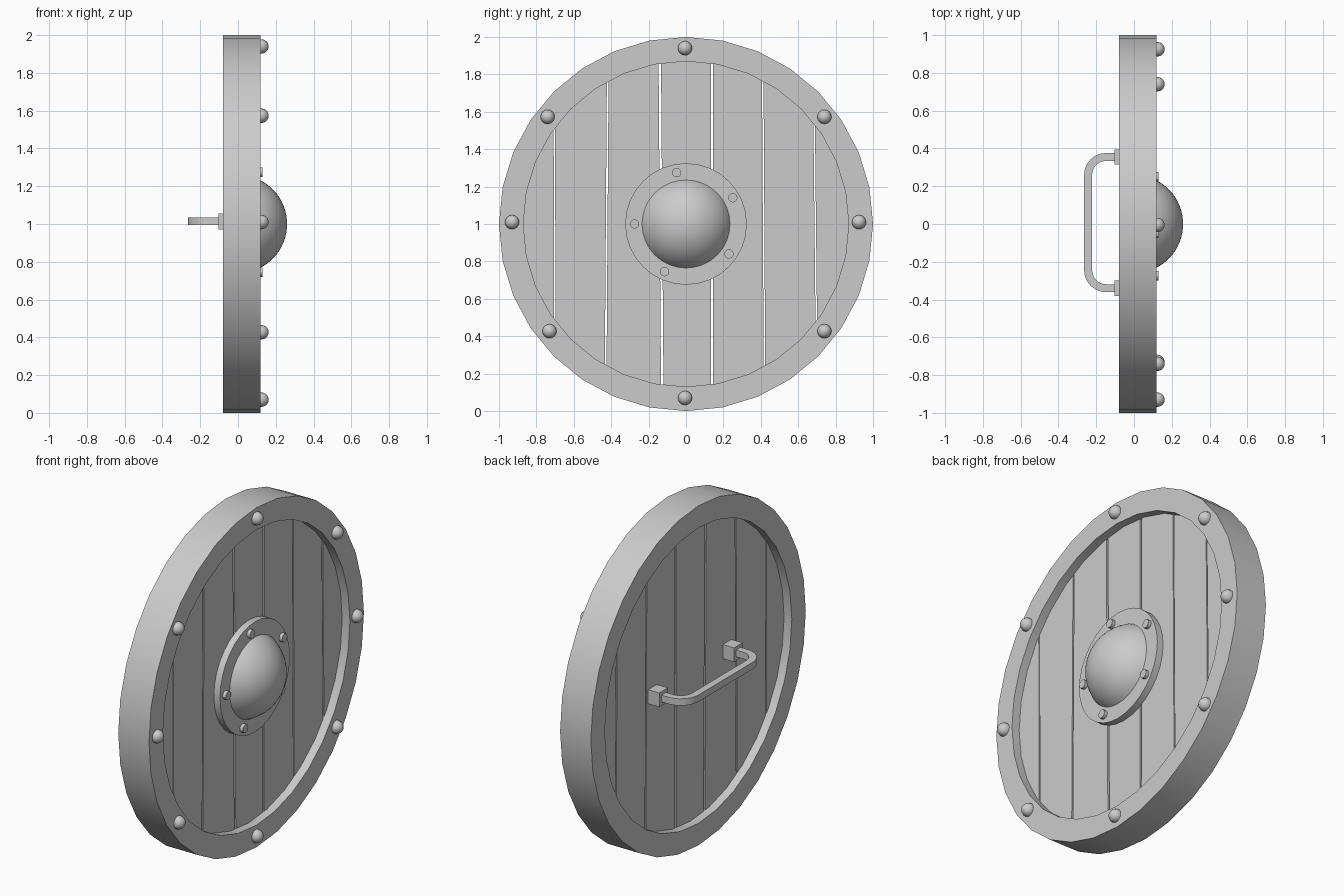
import bpy, bmesh
from math import sin, cos, tan, pi, radians
from mathutils import Vector

if "Cube" in bpy.data.objects:
    bpy.data.objects.remove(bpy.data.objects["Cube"])


def finish(bm, name, smooth=True):
    bmesh.ops.recalc_face_normals(bm, faces=bm.faces[:])
    mesh = bpy.data.meshes.new(name)
    bm.to_mesh(mesh)
    bm.free()
    ob = bpy.data.objects.new(name, mesh)
    bpy.context.collection.objects.link(ob)
    if smooth:
        bpy.ops.object.select_all(action='DESELECT')
        bpy.context.view_layer.objects.active = ob
        ob.select_set(True)
        bpy.ops.object.shade_smooth_by_angle(angle=radians(30))
    return ob


def lathe(name, profile, n, y=0, z=1, closed=False):
    """Spin (x, radius) points around an x-parallel axis through (y, z)."""
    bm = bmesh.new()
    vs = [bm.verts.new((x, y, z + r)) for x, r in profile]
    pairs = list(zip(vs, vs[1:])) + ([(vs[-1], vs[0])] if closed else [])
    es = [bm.edges.new(p) for p in pairs]
    bmesh.ops.spin(bm, geom=vs + es, cent=(0, y, z), axis=(1, 0, 0),
                   angle=2 * pi, steps=n)
    bmesh.ops.remove_doubles(bm, verts=bm.verts[:], dist=1e-4)
    return finish(bm, name)


def box(name, lo, hi):
    bm = bmesh.new()
    bmesh.ops.create_cube(bm, size=1)
    for v in bm.verts:
        v.co = [lo[i] + (v.co[i] + 0.5) * (hi[i] - lo[i]) for i in range(3)]
    return finish(bm, name, False)


# Outer rim
lathe("rim", [(-0.08, 1), (0.12, 1), (0.12, 0.87), (-0.08, 0.87)], 32, closed=True)

# Planks: a disc sliced between slightly slanted gaps (y at top, y at bottom, width)
gaps = [(-0.705, -0.70, 0.007), (-0.418, -0.43, 0.009), (-0.14, -0.127, 0.013),
        (0.14, 0.138, 0.011), (0.41, 0.42, 0.008), (0.682, 0.70, 0.008)]


def cut(bm, gap, side):
    top, bottom, width = gap
    normal = Vector((0, 1, (bottom - top) / 1.7)).normalized() * side
    point = Vector((0, (top + bottom) / 2 - side * width / 2, 1))
    bmesh.ops.bisect_plane(bm, geom=bm.verts[:] + bm.edges[:] + bm.faces[:],
                           plane_co=point, plane_no=normal, clear_outer=True)
    bmesh.ops.holes_fill(bm, edges=[e for e in bm.edges if e.is_boundary], sides=0)


for i in range(7):
    bm = bmesh.new()
    rings = [[bm.verts.new((x, 0.89 * sin(k * pi / 16), 1 + 0.89 * cos(k * pi / 16)))
              for k in range(32)] for x in (-0.03, 0.07)]
    for ring in rings:
        bm.faces.new(ring)
    for k in range(32):
        j = (k + 1) % 32
        bm.faces.new((rings[0][k], rings[0][j], rings[1][j], rings[1][k]))
    if i < 6:
        cut(bm, gaps[i], 1)
    if i > 0:
        cut(bm, gaps[i - 1], -1)
    finish(bm, f"plank_{i + 1}", False)

# Central boss: flange and dome
lathe("boss_flange", [(0.07, 0), (0.07, 0.325), (0.11, 0.325), (0.11, 0)], 32)
start = 1.16
dome = [(0.26 * cos(start * (1 - t / 12)), 0.26 * sin(start * (1 - t / 12)))
        for t in range(13)]
lathe("boss_dome", dome, 32)

# Small studs on the flange
for i, (y, z) in enumerate([(-0.05, 1.275), (0.25, 1.14), (0.23, 0.84),
                            (-0.115, 0.745), (-0.275, 1.0)]):
    lathe(f"boss_stud_{i + 1}", [(0.10, 0), (0.10, 0.025), (0.13, 0.025), (0.13, 0)],
          12, y, z)

# Round rivets on the rim
rivet = [(0.11, 0), (0.11, 0.038)] + [
    (0.124 + 0.038 * sin(t * pi / 12), 0.038 * cos(t * pi / 12)) for t in range(7)]
for i, (y, z) in enumerate([(-0.005, 1.94), (0.74, 1.573), (0.925, 1.01), (0.74, 0.427),
                            (-0.005, 0.07), (-0.73, 0.427), (-0.93, 1.01), (-0.74, 1.573)]):
    lathe(f"rim_rivet_{i + 1}", rivet, 16, y, z)

# Grip mounts
for name, y in (("left", -0.34), ("right", 0.355)):
    box(f"grip_mount_{name}", (-0.103, y - 0.04, 0.972), (-0.025, y + 0.04, 1.055))

# Grip: square bar swept along a U-shaped path
r, xo = 0.095, -0.243
arc = [i * pi / 12 for i in range(7)]
steps = [(-0.09, 0.355, 0.0)]
steps += [(xo + r - r * sin(a), 0.355 - r + r * cos(a), a) for a in arc]
steps += [(xo + r - r * cos(a), -0.34 + r - r * sin(a), pi / 2 + a) for a in arc]
steps += [(-0.09, -0.34, pi)]
bm = bmesh.new()
sections = []
for x, y, a in steps:
    nx, ny = -sin(a), cos(a)
    sections.append([bm.verts.new((x + s * nx, y + s * ny, 1.015 + h))
                     for s, h in ((-0.021, -0.02), (0.021, -0.02),
                                  (0.021, 0.02), (-0.021, 0.02))])
for a, b in zip(sections, sections[1:]):
    for k in range(4):
        j = (k + 1) % 4
        bm.faces.new((a[k], a[j], b[j], b[k]))
bm.faces.new(sections[0])
bm.faces.new(sections[-1])
finish(bm, "grip")
